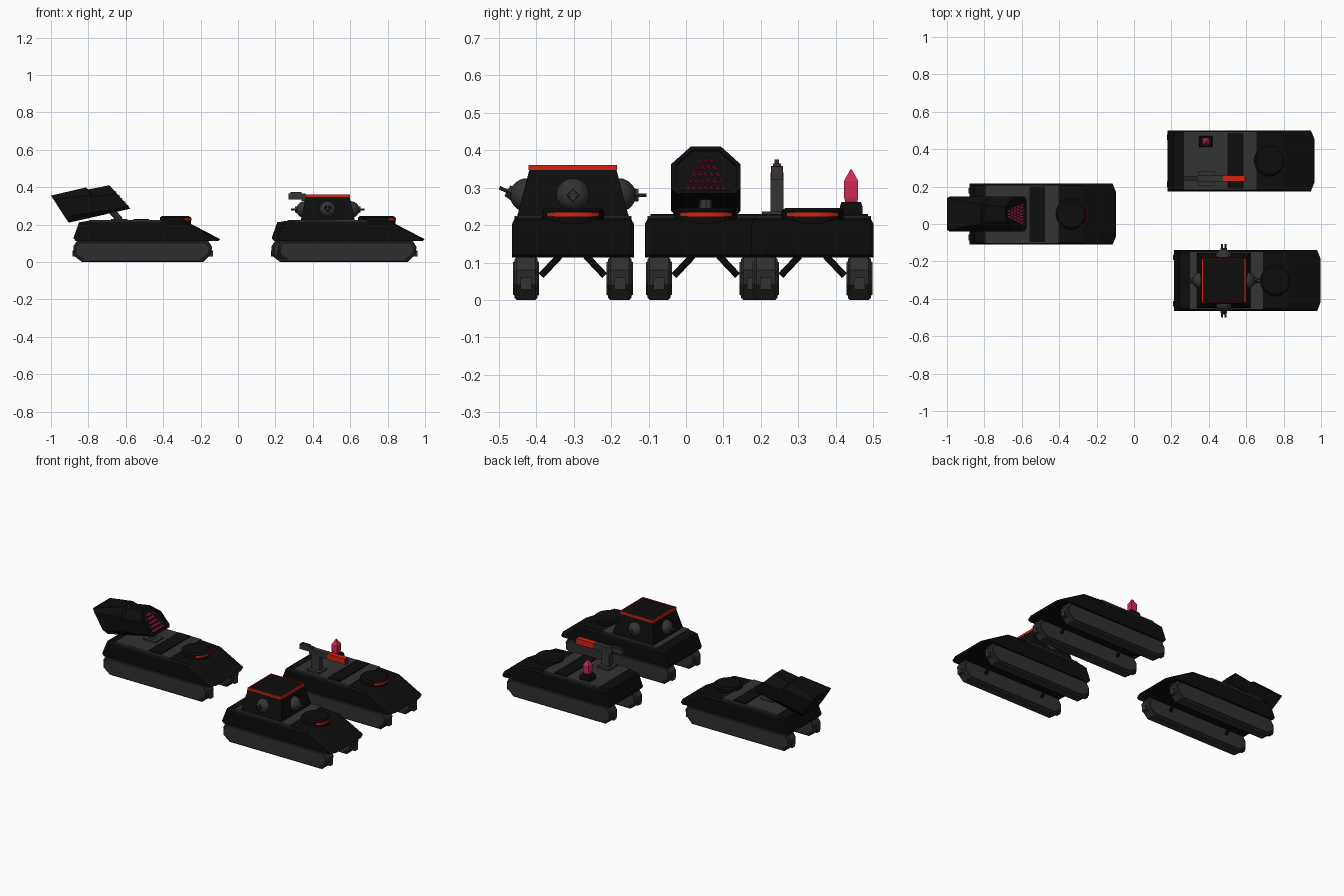
import bpy, bmesh, math
from mathutils import Vector, Matrix

if "Cube" in bpy.data.objects:
    bpy.data.objects.remove(bpy.data.objects["Cube"])


def material(name, rgb):
    m = bpy.data.materials.new(name)
    m.diffuse_color = (*rgb, 1)
    m.use_nodes = True
    m.node_tree.nodes["Principled BSDF"].inputs["Base Color"].default_value = m.diffuse_color
    return m


BLACK = material("black", (0.004, 0.004, 0.004))
DARK = material("dark_grey", (0.033, 0.033, 0.033))
TREAD = material("tread_grey", (0.028, 0.028, 0.028))
RED = material("red", (0.68, 0.015, 0.005))
CRIMSON = material("crimson", (0.65, 0.02, 0.09))


def finish(bm, name, mat, smooth=False):
    bmesh.ops.recalc_face_normals(bm, faces=bm.faces)
    me = bpy.data.meshes.new(name)
    bm.to_mesh(me)
    bm.free()
    me.materials.append(mat)
    for p in me.polygons:
        p.use_smooth = smooth
    ob = bpy.data.objects.new(name, me)
    bpy.context.collection.objects.link(ob)
    return ob


def loft(name, rings, mat):
    """Skin matching closed rings and cap both ends."""
    bm = bmesh.new()
    vs = [[bm.verts.new(p) for p in r] for r in rings]
    n = len(rings[0])
    for a, b in zip(vs, vs[1:]):
        for i in range(n):
            j = (i + 1) % n
            bm.faces.new((a[i], a[j], b[j], b[i]))
    bm.faces.new(vs[0])
    bm.faces.new(vs[-1])
    return finish(bm, name, mat)


def rect(cx, cy, hx, hy, z):
    return [(cx - hx, cy - hy, z), (cx + hx, cy - hy, z), (cx + hx, cy + hy, z), (cx - hx, cy + hy, z)]


def box(name, x, y, z, mat):
    c = ((x[0] + x[1]) / 2, (y[0] + y[1]) / 2, (x[1] - x[0]) / 2, (y[1] - y[0]) / 2)
    return loft(name, [rect(*c, z[0]), rect(*c, z[1])], mat)


def rod(name, a, b, r, mat, r2=None, seg=8):
    a, b = Vector(a), Vector(b)
    bm = bmesh.new()
    rot = (b - a).to_track_quat('Z', 'Y').to_matrix().to_4x4()
    bmesh.ops.create_cone(bm, cap_ends=True, segments=seg, radius1=r, radius2=r if r2 is None else r2,
                          depth=(b - a).length, matrix=Matrix.Translation((a + b) / 2) @ rot)
    return finish(bm, name, mat)


def hull_ring(x0, y, top, nose):
    prof = [(0.012, 0.113), (0, 0.128), (0.03, min(0.212, top)), (0.086, top), (0.476, top),
            (0.61, min(0.213, top)), (nose, 0.122), (nose - 0.01, 0.113)]
    return [(x0 + px, y, pz) for px, pz in prof]


TRACK = [(0.045, 0), (0.0, 0.035), (0.0, 0.085), (0.02, 0.115), (0.72, 0.115), (0.742, 0.08), (0.735, 0.04), (0.695, 0)]


def track_ring(x0, y, inset):
    kx, kz = 1 - inset / 0.37, 1 - inset / 0.0575
    return [(x0 + 0.37 + (px - 0.37) * kx, y, 0.0575 + (pz - 0.0575) * kz) for px, pz in TRACK]


def chassis(tag, x0, cy):
    # hull with chamfered shoulders and clipped nose corners
    slices = [(-0.163, 0.203, 0.765), (-0.153, 0.221, 0.77), (-0.115, 0.221, 0.785),
              (0.115, 0.221, 0.785), (0.153, 0.221, 0.77), (0.163, 0.203, 0.765)]
    loft(tag + "_hull", [hull_ring(x0, cy + y, t, n) for y, t, n in slices], BLACK)
    box(tag + "_deck", (x0 + 0.086, x0 + 0.476), (cy - 0.156, cy + 0.156), (0.213, 0.224), DARK)
    box(tag + "_deck_band", (x0 + 0.32, x0 + 0.405), (cy - 0.148, cy + 0.148), (0.22, 0.23), BLACK)
    # front hatch with glowing visor strip
    hx = x0 + 0.545
    rod(tag + "_hatch", (hx, cy, 0.2), (hx, cy, 0.238), 0.083, BLACK, seg=32)
    rod(tag + "_hatch_lid", (hx, cy, 0.238), (hx, cy, 0.246), 0.083, BLACK, 0.072, seg=32)
    ring = lambda r, z, a: (hx + r * math.cos(a), cy + r * math.sin(a), z)
    arc = [math.radians(-54 + 9 * i) for i in range(13)]
    loft(tag + "_visor", [[ring(0.078, 0.223, a), ring(0.086, 0.223, a), ring(0.086, 0.234, a), ring(0.078, 0.234, a)]
                          for a in arc], RED)
    for s, side in ((-1, "right"), (1, "left")):
        # tracks with bevelled rims and raised side panels
        ty = cy + s * 0.125
        loft(f"{tag}_{side}_track", [track_ring(x0, ty + y, i) for y, i in
             ((-0.035, 0.014), (-0.031, 0.012), (-0.031, 0.006), (-0.025, 0),
              (0.025, 0), (0.031, 0.006), (0.031, 0.012), (0.035, 0.014))], TREAD)
        for end, xa in (("front", 0.71), ("rear", -0.004)):
            box(f"{tag}_{side}_{end}_track_hub", (x0 + xa, x0 + xa + 0.036), (ty - 0.015, ty + 0.015),
                (0.028, 0.06), DARK)
        # diagonal suspension struts
        for k, xs in enumerate((0.16, 0.58)):
            rod(f"{tag}_{side}_strut_{k}", (x0 + xs, cy + s * 0.085, 0.065), (x0 + xs, cy + s * 0.035, 0.118), 0.009, BLACK)


# ---- missile tank ----
chassis("missile_tank", -0.88, 0.053)
CY = 0.053


def pod_ring(bottom, top, halves, scale=1, push=0):
    """Eight-sided launcher section between a bottom and a top x,z point."""
    pts = [(s, t, w) for s, seq in ((1, halves), (-1, halves[::-1])) for t, w in seq]
    out = []
    for s, t, w in pts:
        t = 0.5 + (t - 0.5) * scale
        out.append((bottom[0] + (top[0] - bottom[0]) * t - push * 0.975, CY + s * w * scale,
                    bottom[1] + (top[1] - bottom[1]) * t - push * 0.22))
    return out


B, T = (-0.575, 0.285), (-0.687, 0.41)
front = [(0, 0.078), (0.1, 0.093), (0.62, 0.093), (1, 0.04)]
loft("missile_pod", [
    pod_ring((-0.906, 0.21), (-1.0, 0.355), [(0, 0.07), (0.2, 0.093), (0.85, 0.093), (1, 0.085)]),
    pod_ring((-0.715, 0.253), (-0.815, 0.398), [(0, 0.075), (0.15, 0.093), (0.72, 0.093), (1, 0.05)]),
    pod_ring((-0.70, 0.257), (-0.8, 0.388), [(0, 0.075), (0.12, 0.093), (0.7, 0.093), (1, 0.045)]),
    pod_ring(B, T, front), pod_ring(B, T, front, 0.86), pod_ring(B, T, front, 0.86, 0.014)], BLACK)
U = Vector((0.975, 0, 0.22))
for row in range(5):
    n = 7 - row
    t = 0.13 + row * 0.145
    for i in range(n):
        base = Vector((B[0] + (T[0] - B[0]) * t, CY + (i - (n - 1) / 2) * 0.0158, B[1] + (T[1] - B[1]) * t))
        rod(f"missile_{row}_{i}", base - U * 0.02, base + U * 0.005, 0.0085, CRIMSON, 0.002, 6)
rod("pod_arm", (-0.63, CY, 0.222), (-0.69, CY, 0.29), 0.018, DARK)
box("pod_arm_base", (-0.68, -0.59), (CY - 0.04, CY + 0.04), (0.22, 0.231), DARK)

# ---- gun tank ----
chassis("gun_tank", 0.18, 0.338)
GY = 0.243
box("gun_base", (0.345, 0.43), (GY - 0.04, GY + 0.04), (0.22, 0.236), DARK)
box("gun_post", (0.36, 0.415), (GY - 0.017, GY + 0.017), (0.236, 0.34), DARK)
box("gun_receiver", (0.34, 0.475), (GY - 0.016, GY + 0.016), (0.325, 0.358), DARK)
box("gun_barrel", (0.27, 0.36), (GY - 0.011, GY + 0.011), (0.335, 0.365), DARK)
box("gun_sight", (0.28, 0.34), (GY - 0.006, GY + 0.006), (0.36, 0.375), DARK)
box("gun_red_sleeve", (0.473, 0.592), (GY - 0.016, GY + 0.016), (0.322, 0.358), RED)
box("gun_end_cap", (0.592, 0.597), (GY - 0.016, GY + 0.016), (0.32, 0.356), DARK)
# crystal on its socket
CX, KY = 0.384, 0.441
loft("crystal_socket", [rect(CX, KY, 0.036, 0.03, 0.22), rect(CX, KY, 0.036, 0.03, 0.25), rect(CX, KY, 0.028, 0.026, 0.262)], BLACK)
loft("crystal", [rect(CX, KY, h, h, z) for h, z in ((0.016, 0.26), (0.019, 0.275), (0.019, 0.318), (0.001, 0.35))], CRIMSON)

# ---- turret tank ----
chassis("turret_tank", 0.213, -0.302)
TX, TY = 0.48, -0.302
loft("turret", [rect(TX, TY, 0.143, 0.147, 0.22), rect(TX, TY, 0.143, 0.147, 0.23),
                rect(TX, TY, 0.118, 0.117, 0.345), rect(TX, TY, 0.11, 0.11, 0.36)], BLACK)
# red rim built from four strips around the roof edge
for s in (-1, 1):
    box("rim_side", (TX - 0.118, TX + 0.118), sorted((TY + s * 0.112, TY + s * 0.118)), (0.347, 0.361), RED)
    box("rim_end", sorted((TX + s * 0.112, TX + s * 0.118)), (TY - 0.118, TY + 0.118), (0.347, 0.361), RED)
# ball mounts with twin guns on all four walls
for k, (name, lift) in enumerate((("front", 0.0), ("left", 0.0), ("rear", 0.0), ("right", 0.02))):
    d = Vector((round(math.cos(k * math.pi / 2)), round(math.sin(k * math.pi / 2)), 0))
    side = Vector((-d.y, d.x, 0))
    up = Vector((0, 0, lift))
    c = Vector((TX, TY, 0.28)) + d * 0.123
    bm = bmesh.new()
    bmesh.ops.create_uvsphere(bm, u_segments=24, v_segments=14, radius=0.045, matrix=Matrix.Translation(c))
    finish(bm, name + "_ball_mount", DARK, True)
    rod(name + "_gun_block", c + d * 0.03, c + d * 0.052 + up * 0.6, 0.019, DARK, 0.016, 4)
    for s in (-1, 1):
        o = side * s * 0.009
        rod(f"{name}_gun_{s}", c + d * 0.03 + o, c + d * 0.073 + o + up, 0.005, DARK)
